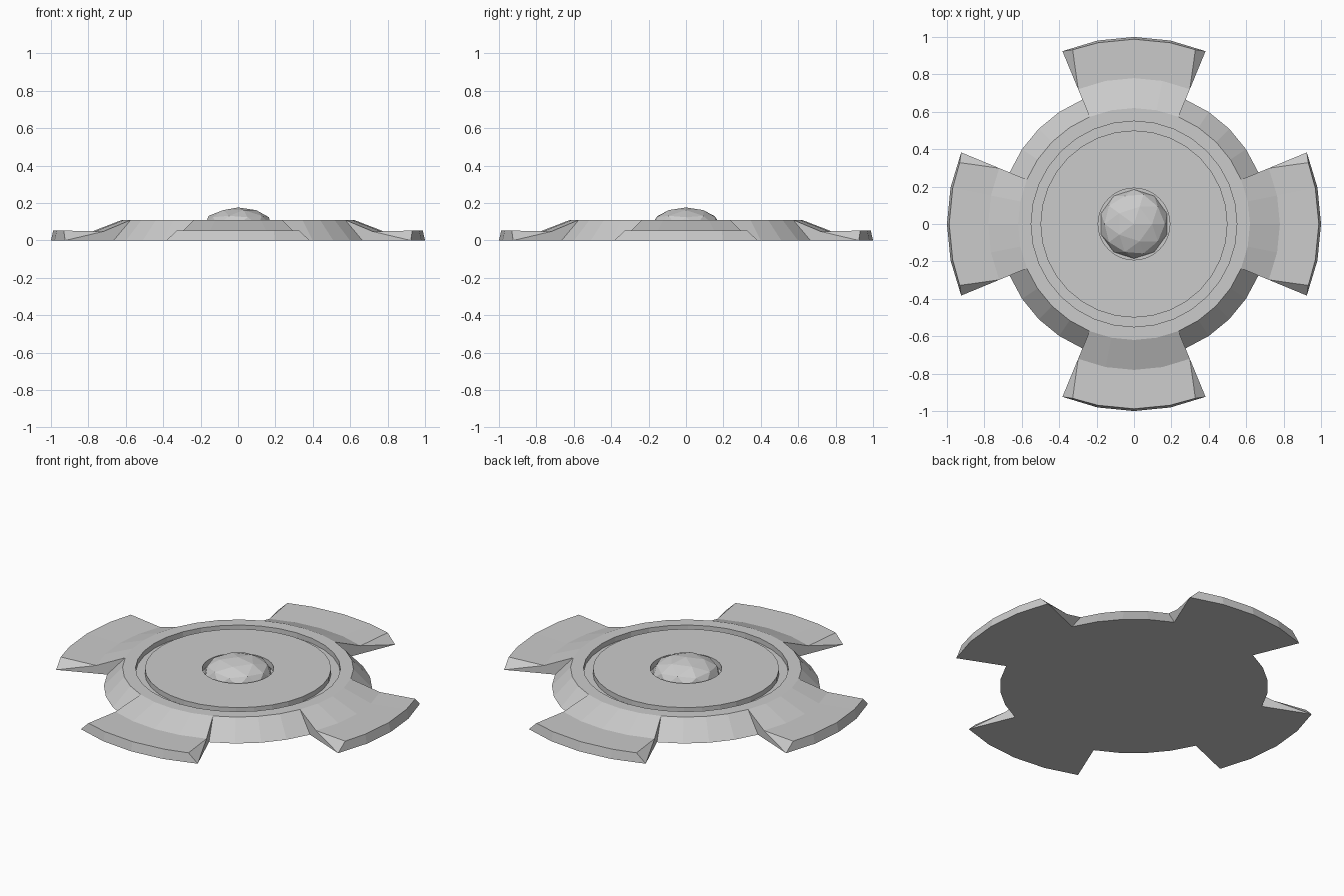
import bpy, bmesh, math
from mathutils import Vector

if "Cube" in bpy.data.objects:
    bpy.data.objects.remove(bpy.data.objects["Cube"])

N = 32                       # sides of the round body
STEP = 2 * math.pi / N


def P(r, i, z, shift=0.0):
    a = i * STEP + shift
    return Vector((r * math.cos(a), r * math.sin(a), z))


def arm_tip(i, side):
    # upper outer rim of an arm; its end corners are pulled inwards
    return P(0.988, i, 0.053, -side * math.radians(3.1))


def make_object(name, bm):
    mesh = bpy.data.meshes.new(name)
    bm.to_mesh(mesh)
    bm.free()
    ob = bpy.data.objects.new(name, mesh)
    bpy.context.collection.objects.link(ob)
    return ob


bm = bmesh.new()


def face(*pts):
    bm.faces.new([bm.verts.new(p) for p in pts])


def strip(i, ra, za, rb, zb):
    face(P(ra, i, za), P(rb, i, zb), P(rb, i + 1, zb), P(ra, i + 1, za))


# Top profile: central socket, flat disc, ring groove, rim
profile = [(0.192, 0.075), (0.192, 0.11), (0.50, 0.11), (0.50, 0.08),
           (0.55, 0.08), (0.55, 0.11), (0.62, 0.11)]

for i in range(N):
    face(Vector((0, 0, 0.075)), P(0.192, i, 0.075), P(0.192, i + 1, 0.075))
    for (ra, za), (rb, zb) in zip(profile, profile[1:]):
        strip(i, ra, za, rb, zb)
    # underside
    face(Vector((0, 0, 0)), P(0.72, i + 1, 0), P(0.72, i, 0))

    k = (i + 2) % 8          # position inside one quarter, arm covers 0..3
    if k < 4:
        # arm: slope, flat top, outer edge, underside
        strip(i, 0.62, 0.11, 0.78, 0.048)
        t0 = arm_tip(i, -1 if k == 0 else 0)
        t1 = arm_tip(i + 1, 1 if k == 3 else 0)
        face(P(0.78, i, 0.048), t0, t1, P(0.78, i + 1, 0.048))
        face(t0, P(1, i, 0), P(1, i + 1, 0), t1)
        strip(i, 0.72, 0, 1, 0)
        # arm side walls
        for end, j, tip in ((k == 0, i, t0), (k == 3, i + 1, t1)):
            if end:
                mid, low, out = P(0.78, j, 0.048), P(0.72, j, 0), P(1, j, 0)
                face(mid, tip, out)
                face(mid, out, low)
                face(mid, low, P(0.62, j, 0.11))
    else:
        # bevelled edge between the arms
        strip(i, 0.62, 0.11, 0.72, 0)

bmesh.ops.remove_doubles(bm, verts=bm.verts, dist=0.0005)
bmesh.ops.recalc_face_normals(bm, faces=bm.faces)
make_object("four_arm_base", bm)

# Faceted dome sitting in the socket
bm = bmesh.new()
bmesh.ops.create_icosphere(bm, subdivisions=2, radius=0.185)
bmesh.ops.scale(bm, vec=(1, 1, 0.51), verts=bm.verts)
bmesh.ops.translate(bm, vec=(0, 0, 0.082), verts=bm.verts)
bmesh.ops.bisect_plane(bm, geom=bm.verts[:] + bm.edges[:] + bm.faces[:],
                       plane_co=(0, 0, 0.075), plane_no=(0, 0, -1),
                       clear_outer=True)
make_object("centre_dome", bm)
